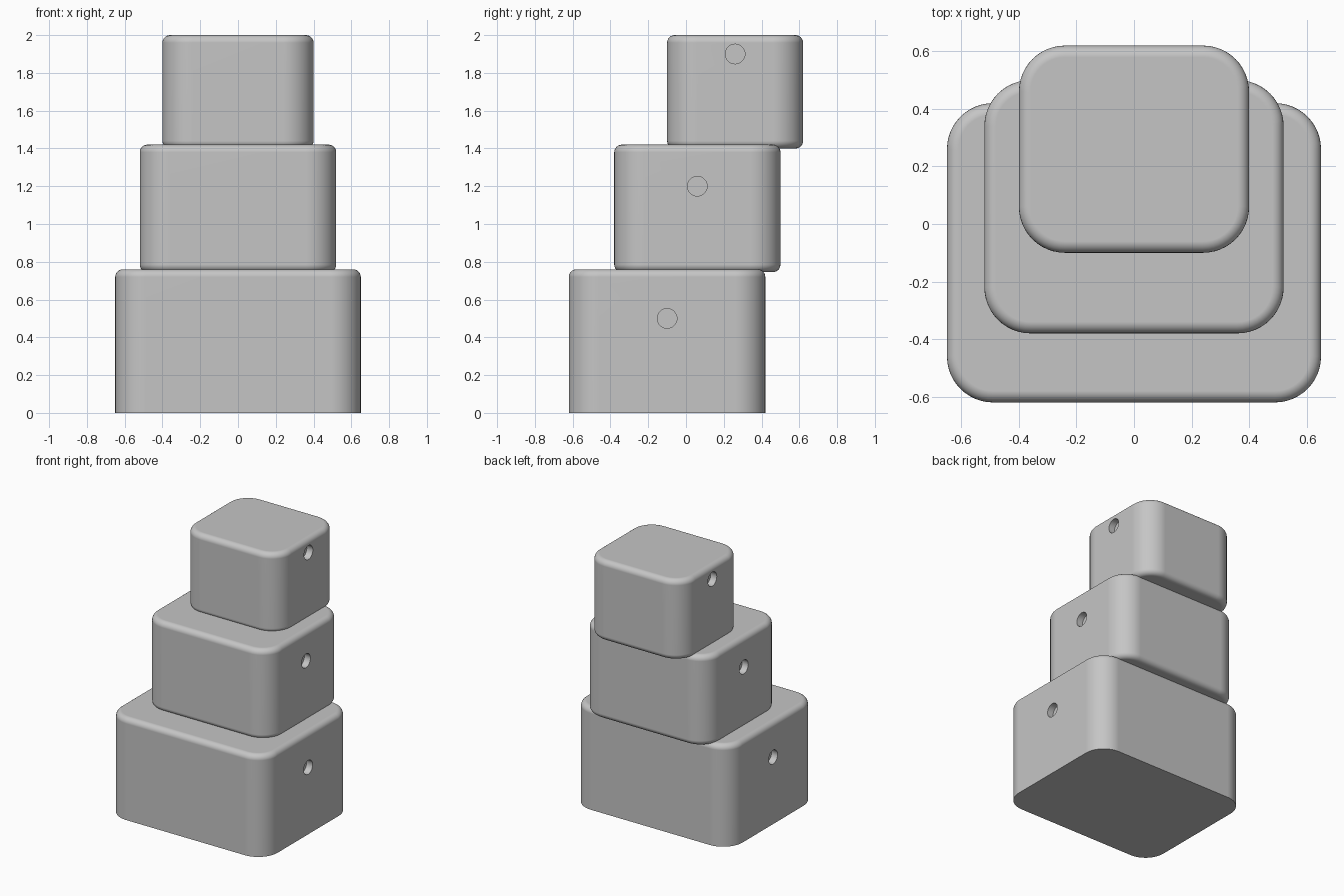
import bpy, bmesh
from mathutils import Matrix, Vector
from math import radians, pi

cube = bpy.data.objects.get("Cube")
if cube:
    bpy.data.objects.remove(cube, do_unlink=True)

GREY = (0.56, 0.56, 0.56, 1.0)
grey = bpy.data.materials.new("plain_grey")
grey.use_nodes = True
grey.diffuse_color = GREY
grey.node_tree.nodes["Principled BSDF"].inputs["Base Color"].default_value = GREY

CORNER, RIM = 0.16, 0.04
HOLE_RADIUS, HOLE_DEPTH = 0.052, 0.05


def add_object(name, bm):
    mesh = bpy.data.meshes.new(name)
    bm.to_mesh(mesh)
    bm.free()
    mesh.materials.append(grey)
    obj = bpy.data.objects.new(name, mesh)
    bpy.context.collection.objects.link(obj)
    return obj


def side_cutter(name, half_width, y, z):
    """A pair of short pegs, one sunk into each side."""
    bm = bmesh.new()
    for side in (-1, 1):
        place = Matrix.Translation((side * half_width, y, z)) @ Matrix.Rotation(pi / 2, 4, "Y")
        bmesh.ops.create_cone(bm, cap_ends=True, segments=32, radius1=HOLE_RADIUS,
                              radius2=HOLE_RADIUS, depth=2 * HOLE_DEPTH, matrix=place)
    cutter = add_object(name, bm)
    cutter.hide_render = True
    return cutter


def rounded_box(name, half_width, y0, y1, z0, z1, hole_z, round_bottom):
    bm = bmesh.new()
    middle = Vector((0, (y0 + y1) / 2, (z0 + z1) / 2))
    size = Matrix.Diagonal((2 * half_width, y1 - y0, z1 - z0, 1))
    bmesh.ops.create_cube(bm, size=1, matrix=Matrix.Translation(middle) @ size)

    # Large upright corners, then the small rim
    upright = [e for e in bm.edges if abs(e.verts[0].co.z - e.verts[1].co.z) > 0.1]
    bmesh.ops.bevel(bm, geom=upright, offset=CORNER, offset_type="OFFSET",
                    segments=12, profile=0.5, affect="EDGES")
    levels = [z1, z0] if round_bottom else [z1]
    rim = [e for e in bm.edges
           if any(all(abs(v.co.z - z) < 1e-4 for v in e.verts) for z in levels)]
    bmesh.ops.bevel(bm, geom=rim, offset=RIM, offset_type="OFFSET",
                    segments=6, profile=0.5, affect="EDGES")
    box = add_object(name, bm)

    # Shallow round holes in both sides
    cutter = side_cutter(name + "_hole_cutter", half_width, middle.y, hole_z)
    cut = box.modifiers.new("side_holes", "BOOLEAN")
    cut.operation, cut.solver, cut.object = "DIFFERENCE", "EXACT", cutter
    bpy.ops.object.select_all(action="DESELECT")
    box.select_set(True)
    bpy.context.view_layer.objects.active = box
    bpy.ops.object.modifier_apply(modifier=cut.name)
    bpy.data.objects.remove(cutter, do_unlink=True)

    # Smooth rounding with flat faces kept flat
    bpy.ops.object.shade_smooth_by_angle(angle=radians(30))
    normals = box.modifiers.new("flat_faces", "WEIGHTED_NORMAL")
    normals.keep_sharp = True
    return box


# Stacked boxes, each stepping back from the one below
rounded_box("lower_box", 0.65, -0.62, 0.42, 0.0, 0.76, 0.50, False)
rounded_box("middle_box", 0.52, -0.38, 0.50, 0.745, 1.42, 1.20, True)
rounded_box("upper_box", 0.40, -0.10, 0.62, 1.40, 2.0, 1.90, True)
